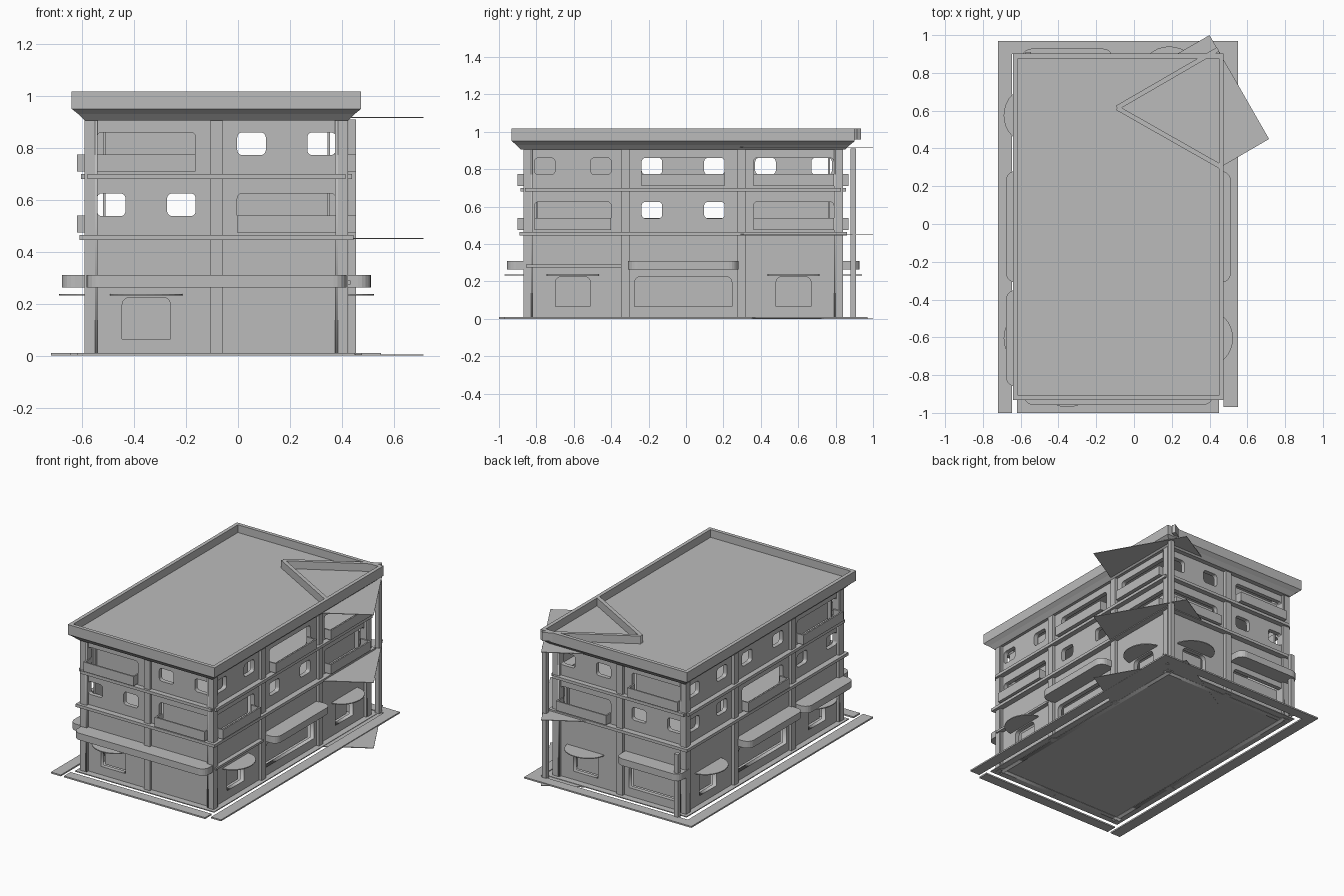
import bpy, bmesh, math
from mathutils import Matrix, Vector

cube = bpy.data.objects.get("Cube")
if cube:
    bpy.data.objects.remove(cube, do_unlink=True)

plaster = bpy.data.materials.new("grey_plaster")
plaster.use_nodes = True
GREY = (0.5, 0.5, 0.5, 1)
plaster.diffuse_color = GREY
plaster.node_tree.nodes["Principled BSDF"].inputs["Base Color"].default_value = GREY

HALF_X, HALF_Y = 0.507, 0.855
CENTRE = Matrix.Translation((-0.083, -0.015, 0))
IDENT = Matrix.Identity(4)


def add(name, mesh, matrix):
    mesh.transform(matrix)
    mesh.materials.clear()
    mesh.materials.append(plaster)
    ob = bpy.data.objects.new(name, mesh)
    bpy.context.collection.objects.link(ob)
    return ob


def prism(name, outline, z0, z1, matrix=IDENT):
    """Extrude a flat outline between two heights."""
    bm = bmesh.new()
    face = bm.faces.new([bm.verts.new((x, y, z0)) for x, y in outline])
    geom = bmesh.ops.extrude_face_region(bm, geom=[face])["geom"]
    bmesh.ops.translate(bm, vec=(0, 0, z1 - z0),
                        verts=[g for g in geom if isinstance(g, bmesh.types.BMVert)])
    bmesh.ops.recalc_face_normals(bm, faces=bm.faces)
    mesh = bpy.data.meshes.new(name)
    bm.to_mesh(mesh)
    bm.free()
    return add(name, mesh, matrix)


def rect(u0, u1, v0, v1):
    return [(u0, v0), (u1, v0), (u1, v1), (u0, v1)]


def rounded(u0, u1, v0, v1, r, low=True):
    """Rectangle with rounded top corners, and rounded low ones if wanted."""
    pts = []
    corners = [(u1 - r, v1 - r, 0), (u0 + r, v1 - r, 90)]
    if low:
        corners += [(u0 + r, v0 + r, 180), (u1 - r, v0 + r, 270)]
    for cu, cv, start in corners:
        for i in range(6):
            a = math.radians(start + 18 * i)
            pts.append((cu + r * math.cos(a), cv + r * math.sin(a)))
    return pts if low else pts + [(u0, v0), (u1, v0)]


def pierced_wall(name, outline, holes, thick, matrix):
    """Flat panel with holes, from a filled 2D curve."""
    cu = bpy.data.curves.new(name, "CURVE")
    cu.dimensions, cu.fill_mode, cu.extrude = "2D", "BOTH", thick / 2
    for pts in [outline] + holes:
        sp = cu.splines.new("POLY")
        sp.points.add(len(pts) - 1)
        for p, (u, v) in zip(sp.points, pts):
            p.co = (u, v, 0, 1)
        sp.use_cyclic_u = True
    tmp = bpy.data.objects.new(name + "_curve", cu)
    bpy.context.collection.objects.link(tmp)
    dg = bpy.context.evaluated_depsgraph_get()
    mesh = bpy.data.meshes.new_from_object(tmp.evaluated_get(dg))
    bpy.data.objects.remove(tmp, do_unlink=True)
    return add(name, mesh, matrix @ Matrix.Translation((0, 0, -thick / 2)))


def side_matrix(turn, dist):
    """Local axes: x along the wall, y up, z outward from the wall plane."""
    return (CENTRE @ Matrix.Rotation(math.radians(turn), 4, "Z")
            @ Matrix.Translation((0, -dist, 0)) @ Matrix.Rotation(math.radians(90), 4, "X"))


def facade(name, turn, dist, half, bays, wide, ground, second, third, posts):
    """Codes per bay: w windows, b balcony opening; capitals have a closed back.
    Ground codes: d display window, g wide window, - blank."""
    m = side_matrix(turn, dist)
    flat = m @ Matrix.Rotation(math.radians(-90), 4, "X")   # x along, y inward, z up
    holes = []

    def backing(c, h, v0, v1):
        prism(name + "_recess_panel", rect(c - h - .005, c + h + .005, v0, v1), -.06, -.05, m)

    for c, h, g in zip(bays, wide, ground):
        if g != "-":
            gh = .093 if g == "d" else .26 if h > .21 else .21
            holes.append(rounded(c - gh, c + gh, .065, .225, .03, False))
            backing(c, gh, .06, .23)
    for codes, base, top in ((second, .475, .625), (third, .71, .86)):
        for c, h, k in zip(bays, wide, codes):
            if k.isupper():
                backing(c, h, base, top + .005)
            if k in "wW":
                for u in (c - h, c + h - .11):
                    holes.append(rounded(u, u + .11, top - .088, top, .02))
            else:
                holes.append(rounded(c - h, c + h, base + .01, top, .02))
                # hollow balcony tray
                prism(name + "_balcony_floor", rect(c - h, c + h, base, base + .01), -.02, .05, m)
                prism(name + "_balcony_front", rect(c - h, c + h, base, base + .065), .04, .05, m)
                for u in (c - h, c + h - .01):
                    prism(name + "_balcony_end", rect(u, u + .01, base, base + .065), -.02, .045, m)
    pierced_wall(name + "_wall", rect(-half + .002, half - .002, 0, .91), holes, .03, m)
    for u in posts:
        prism(name + "_pilaster", rect(u - .023, u + .023, 0, .91), -.02, .02, m)
    for u in (-half, half - .025):
        prism(name + "_corner_pilaster", rect(u, u + .025, 0, .91), -.02, .02, m)
    prism(name + "_lower_ledge", rect(-half - .02, half + .02, .445, .465), -.02, .04, m)
    prism(name + "_upper_ledge", rect(-half + .01, half - .01, .68, .7), -.02, .035, m)
    return flat


def canopy(flat, c, h):
    """Thick band with rounded outer corners."""
    pts = [(u, -v) for u, v in rounded(c - h, c + h, -.01, .108, .05, False)]
    prism("canopy_band", pts, .263, .31, flat)


def disc(flat, c):
    """Thin half-round awning."""
    pts = [(c + .14 * math.cos(math.pi * i / 14), -.12 * math.sin(math.pi * i / 14))
           for i in range(15)]
    prism("round_awning", pts, .232, .238, flat)


# Four facades
short, long = (-.27, .27), (-.59, 0, .59)
sw, lw = (.19, .19), (.205, .222, .215)
wx, wy = HALF_X - .02, HALF_Y - .02
front = facade("front", 0, wy, HALF_X, short, sw, "d-", "wB", "Bw", [0])
east = facade("left", 90, wx, HALF_Y, long, lw, "dgd", "BwB", "Wbb", [-.31, .31])
back = facade("back", 180, wy, HALF_X, short, sw, "dg", "Bw", "wB", [0])
west = facade("right", 270, wx, HALF_Y, long, lw, "dgd", "WbW", "wwB", [-.31, .31])

# Canopies and awnings
canopy(front, 0, .5)
canopy(east, 0, .295)
canopy(back, .27, .24)
canopy(west, 0, .295)
canopy(west, .59, .255)
for flat, c in ((front, -.27), (east, -.59), (east, .59), (back, -.27), (west, -.59), (west, .59)):
    disc(flat, c)
prism("side_ledge", rect(-.84, -.33, -.03, 0), .275, .29, east)

# Floors inside
for z in (.45, .685):
    prism("floor_slab", rect(-wx + .02, wx - .02, -wy + .02, wy - .02), z, z + .008, CENTRE)

# Cornice, parapet and roof as stacked rectangular rings
bm = bmesh.new()
rings = []
for off, z in ((.05, .905), (.025, .93), (0, .95), (0, 1.018), (.025, 1.018), (.025, .965)):
    x, y = .557 - off, .917 - off
    rings.append([bm.verts.new((a, b, z)) for a, b in rect(-x, x, -y, y)])
for lo, hi in zip(rings, rings[1:]):
    for i in range(4):
        j = (i + 1) % 4
        bm.faces.new((lo[i], lo[j], hi[j], hi[i]))
bm.faces.new(rings[0])
bm.faces.new(rings[-1])
bmesh.ops.recalc_face_normals(bm, faces=bm.faces)
mesh = bpy.data.meshes.new("roof_parapet")
bm.to_mesh(mesh)
bm.free()
add("roof_parapet", mesh, CENTRE)

# Slanted parapet pair and turned corner plates
apex = Vector((-.09, .615))
for end in (Vector((.445, .925)), Vector((.465, .3))):
    d = (end - apex).normalized()
    n = Vector((-d.y, d.x)) * .0125
    prism("slanted_parapet", [apex - n, end - n, end + n, apex + n], .96, 1.018)
for z in (.001, .45, .915):
    prism("turned_corner_plate", [(.4, 1), (.715, .45), (.2, .15), (-.11, .705)], z, z + .004)

# Corner posts at the back
for x, top in ((.44, .91), (-.56, .44)):
    prism("back_corner_post", rect(x - .015, x + .015, .88, .91), 0, top)

# Ground floor and pavement strips
prism("ground_floor", rect(-.61, .445, -.895, .865), .002, .008)
for strip in (rect(-.72, -.645, -1, .97), rect(.475, .55, -.97, .97),
              rect(-.62, .45, -1, -.93), rect(-.645, .475, .9, .97)):
    prism("pavement", strip, 0, .01)
